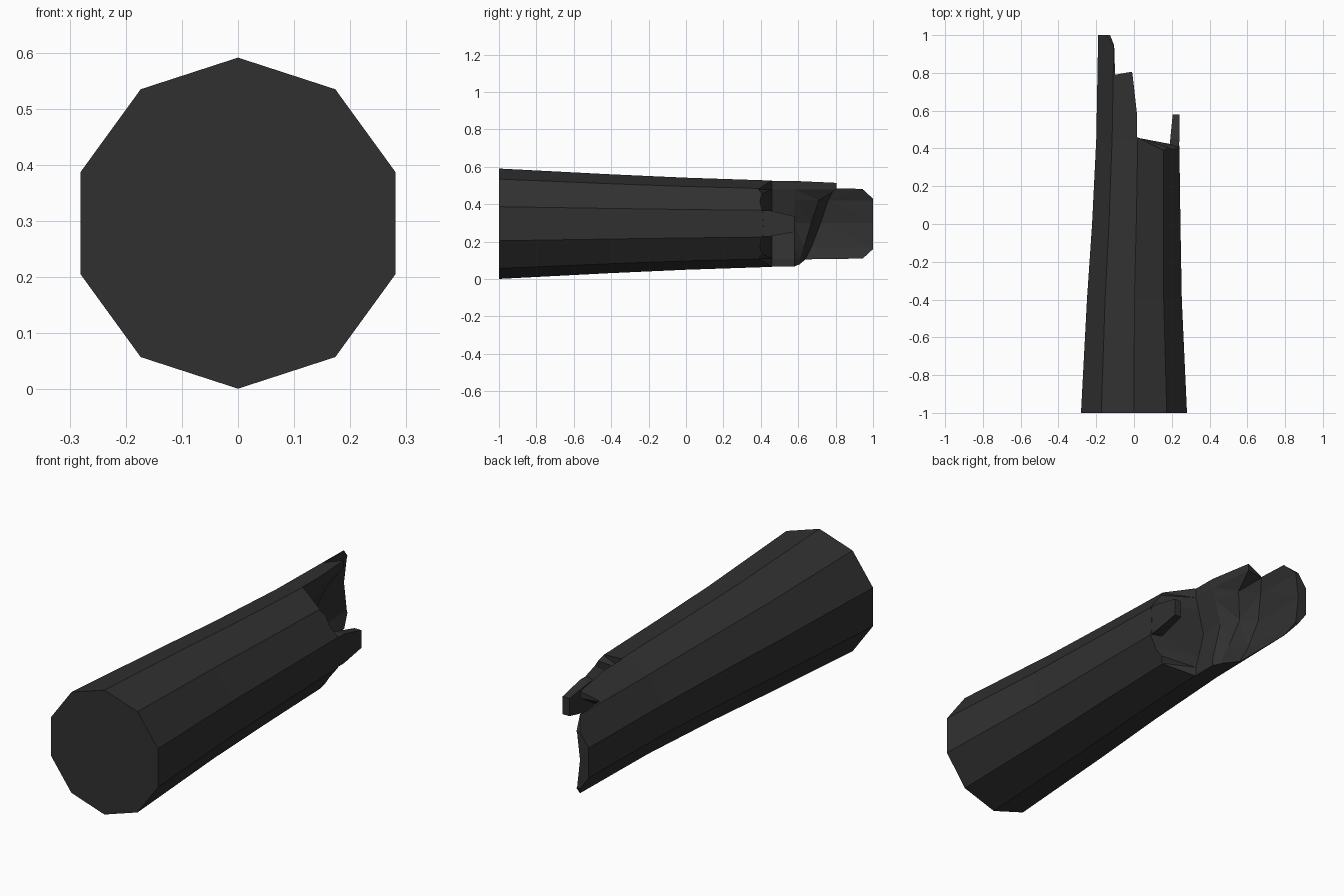
import bpy, bmesh, math

if "Cube" in bpy.data.objects:
    bpy.data.objects.remove(bpy.data.objects["Cube"])

mat = bpy.data.materials.new("charred wood")
mat.diffuse_color = (0.030, 0.030, 0.030, 1)
mat.use_nodes = True
mat.node_tree.nodes["Principled BSDF"].inputs["Base Color"].default_value = mat.diffuse_color


def loft(name, rings, triangulate=False):
    """Skin a closed solid through rings that share a point count."""
    bm = bmesh.new()
    loops = [[bm.verts.new(p) for p in ring] for ring in rings]
    n = len(loops[0])
    for a, b in zip(loops, loops[1:]):
        for i in range(n):
            j = (i + 1) % n
            bm.faces.new((a[i], a[j], b[j], b[i]))
    bm.faces.new(loops[0])
    bm.faces.new(loops[-1])
    if triangulate:
        bmesh.ops.triangulate(bm, faces=bm.faces[:])
    bmesh.ops.recalc_face_normals(bm, faces=bm.faces[:])
    me = bpy.data.meshes.new(name)
    bm.to_mesh(me)
    bm.free()
    me.materials.append(mat)
    ob = bpy.data.objects.new(name, me)
    bpy.context.collection.objects.link(ob)
    return ob


# Ten-sided tapering trunk: (y, centre x, radius)
def decagon(y, cx, r):
    return [(cx + r * math.sin(i * math.tau / 10), y,
             0.296 + r * math.cos(i * math.tau / 10)) for i in range(10)]


stations = [(-1, 0, 0.295), (-0.4, 0.002, 0.264), (0, 0.012, 0.246),
            (0.45, 0.02, 0.231), (1.0, 0.028, 0.229)]
log = loft("log", [decagon(*s) for s in stations])


# Stepped fracture surface, varying with height
def fracture(z, y0, x1, p3, p4, p5):
    pts = [(0.4, y0), (x1, 0.46), (x1, 0.58), p3, p4, p5,
           (-0.35, p5[1] + 0.005), (-0.35, 1.3), (0.4, 1.3)]
    return [(x, y, z) for x, y in pts]


cutter = loft("fracture_cutter", [
    fracture(-0.10, 0.27, 0.02, (-0.02, 0.60), (-0.10, 0.62), (-0.105, 0.90)),
    fracture(0.11, 0.27, 0.015, (-0.02, 0.61), (-0.10, 0.64), (-0.105, 0.945)),
    fracture(0.17, 0.33, 0.0, (-0.04, 0.63), (-0.12, 0.67), (-0.13, 1.01)),
    fracture(0.30, 0.384, -0.03, (-0.07, 0.67), (-0.14, 0.72), (-0.145, 1.02)),
    fracture(0.42, 0.33, 0.0, (-0.03, 0.71), (-0.12, 0.76), (-0.13, 1.01)),
    fracture(0.48, 0.27, 0.015, (-0.01, 0.805), (-0.10, 0.79), (-0.105, 0.945)),
    fracture(0.70, 0.27, 0.02, (-0.01, 0.81), (-0.10, 0.80), (-0.105, 0.90)),
], triangulate=True)
cutter.hide_render = True

mod = log.modifiers.new("break", 'BOOLEAN')
mod.object = cutter
mod.operation = 'DIFFERENCE'
mod.solver = 'EXACT'
bpy.context.view_layer.objects.active = log
bpy.ops.object.modifier_apply(modifier="break")
bpy.data.objects.remove(cutter)


# Splinter left standing on the right side
def slat(y, x0, x1, z0, z1):
    return [(x0, y, z0), (x1, y, z0), (x1, y, z1), (x0, y, z1)]


loft("right_splinter", [slat(0.40, 0.19, 0.2385, 0.227, 0.367),
                        slat(0.45, 0.192, 0.24, 0.228, 0.366),
                        slat(0.58, 0.205, 0.241, 0.252, 0.336)])
